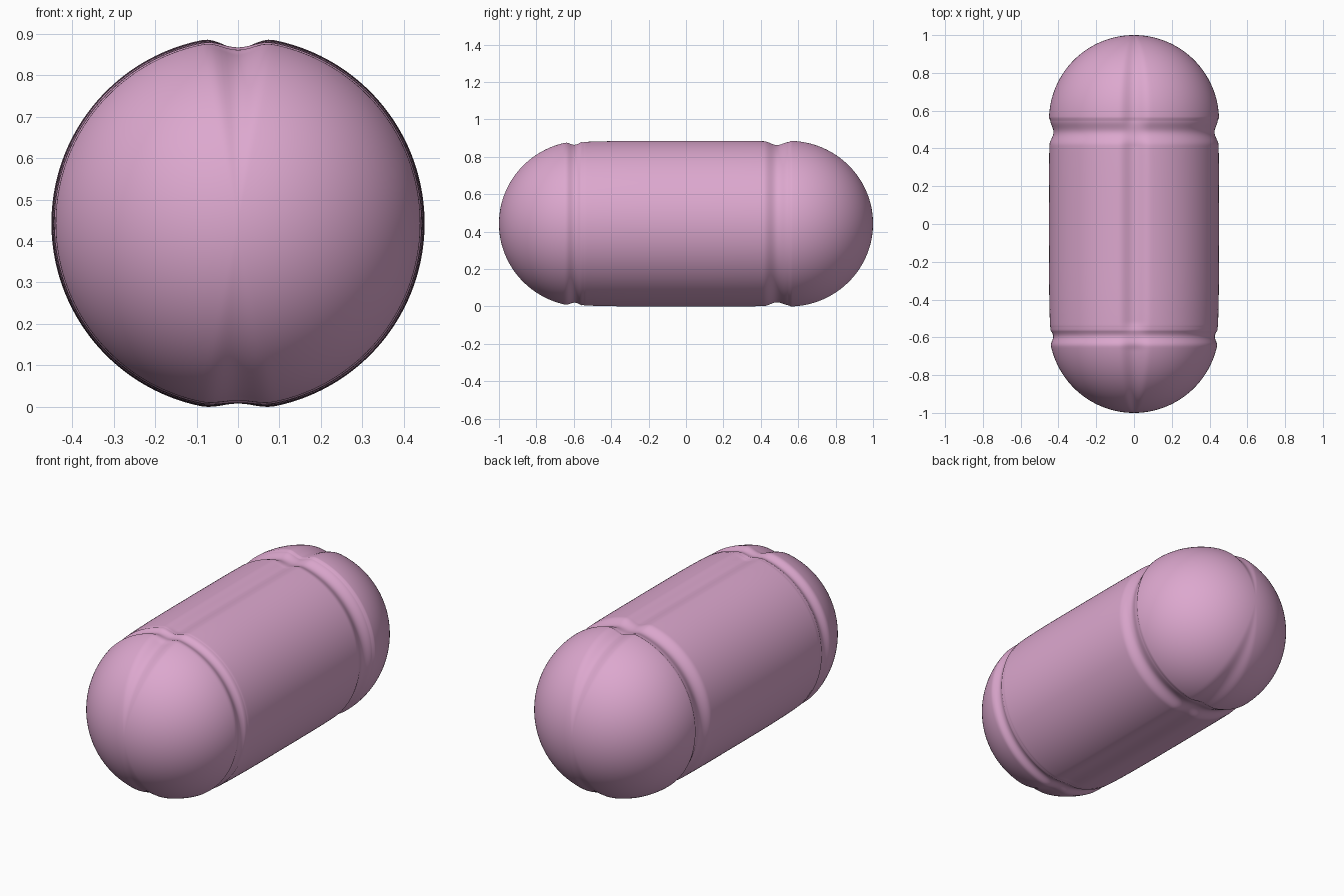
import bpy, bmesh
from math import sin, cos, pi, sqrt, atan2

if "Cube" in bpy.data.objects:
    bpy.data.objects.remove(bpy.data.objects["Cube"])

R, ZC, END = 0.45, 0.44, 0.55   # capsule radius, axis height, dome centres at y = +-END
SEG = 192


def dip(t):
    """Smooth valley weight: 1 at t = 0, 0 beyond |t| = 1."""
    return 0.5 + 0.5 * cos(pi * t) if abs(t) < 1 else 0.0


def radius(y):
    over = abs(y) - END
    if over > 0:
        r = sqrt(max(R * R - over * over, 0))
    else:
        r = R - 0.006 * (y / END) ** 4
    # ring grooves between the body and the two domes
    r -= 0.02 * dip((y + 0.593) / 0.055)
    r -= 0.02 * dip((y - 0.485) / 0.07)
    return r


def crease(a, y):
    """Lengthwise crease on top (deep) and underneath (shallow)."""
    fade = 1 - 0.5 * max(dip((y + 0.593) / 0.08), dip((y - 0.485) / 0.08))
    k = 0.063 * dip(a / 0.19) + 0.034 * dip((pi - abs(a)) / 0.2)
    return 1 - k * fade


# stations along the axis: front dome, body, back dome
N = 72
dome = [END + R * cos(pi / 2 * i / N) for i in range(1, N)]
body = [-END + 2 * END * i / 150 for i in range(151)]
stations = [-y for y in dome] + body + dome[::-1]

bm = bmesh.new()
rings = []
for y in stations:
    r = radius(y)
    ring = []
    for i in range(SEG):
        a = 2 * pi * i / SEG
        a = atan2(sin(a), cos(a))
        q = r * crease(a, y)
        ring.append(bm.verts.new((q * sin(a), y, ZC + q * cos(a))))
    rings.append(ring)
for r0, r1 in zip(rings, rings[1:]):
    for i in range(SEG):
        j = (i + 1) % SEG
        bm.faces.new((r0[i], r0[j], r1[j], r1[i]))
# close both tips
for ring, y in ((rings[0], -1), (rings[-1], 1)):
    tip = bm.verts.new((0, y, ZC))
    for i in range(SEG):
        bm.faces.new((ring[i], ring[(i + 1) % SEG], tip))
bmesh.ops.recalc_face_normals(bm, faces=bm.faces)
low = min(v.co.z for v in bm.verts)
bmesh.ops.translate(bm, verts=bm.verts, vec=(0, 0, -low))
for f in bm.faces:
    f.smooth = True

me = bpy.data.meshes.new("grooved_capsule")
bm.to_mesh(me)
bm.free()
ob = bpy.data.objects.new("grooved_capsule", me)
bpy.context.collection.objects.link(ob)

# pink skin
mat = bpy.data.materials.new("pink")
mat.diffuse_color = (0.72, 0.39, 0.62, 1)
mat.use_nodes = True
mat.node_tree.nodes["Principled BSDF"].inputs["Base Color"].default_value = mat.diffuse_color
me.materials.append(mat)
